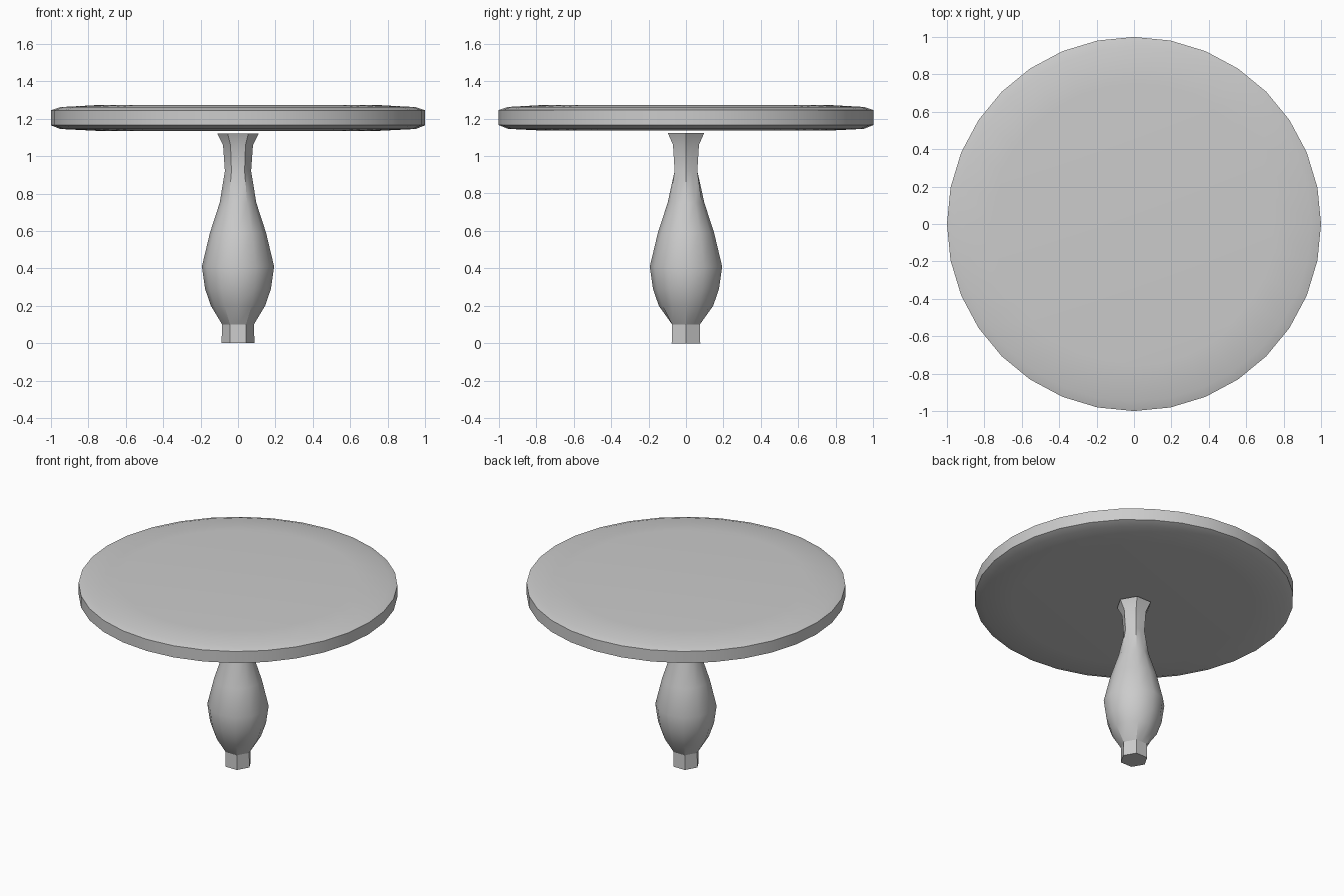
import bpy, bmesh, math

cube = bpy.data.objects.get("Cube")
if cube:
    bpy.data.objects.remove(cube, do_unlink=True)

grey = bpy.data.materials.new("light grey")
grey.use_nodes = True
colour = (0.6, 0.6, 0.6, 1)
grey.diffuse_color = colour
grey.node_tree.nodes["Principled BSDF"].inputs["Base Color"].default_value = colour


def turned(name, profile, sides, angle):
    """Closed solid from (radius, z, hexagonal) rings, bottom to top."""
    bm = bmesh.new()
    rings = []
    for radius, z, hexagonal in profile:
        ring = []
        for i in range(sides):
            a = 2 * math.pi * i / sides
            r = radius
            if hexagonal:  # pull the in-between points onto a hexagon's edges
                r *= math.cos(math.pi / 6) / math.cos(a % (math.pi / 3) - math.pi / 6)
            ring.append(bm.verts.new((r * math.cos(a), r * math.sin(a), z)))
        rings.append(ring)
    for low, high in zip(rings, rings[1:]):
        for i in range(sides):
            j = (i + 1) % sides
            bm.faces.new((low[i], low[j], high[j], high[i]))
    bm.faces.new(rings[0][::-1])
    bm.faces.new(rings[-1])
    mesh = bpy.data.meshes.new(name)
    bm.to_mesh(mesh)
    bm.free()
    mesh.materials.append(grey)
    obj = bpy.data.objects.new(name, mesh)
    bpy.context.collection.objects.link(obj)
    bpy.ops.object.select_all(action="DESELECT")
    obj.select_set(True)
    bpy.context.view_layer.objects.active = obj
    bpy.ops.object.shade_smooth_by_angle(angle=math.radians(angle))
    return obj


# Round top with softened rims
turned("table_top", [
    (0.75, 1.135, False), (0.95, 1.145, False), (1.0, 1.165, False),
    (1.0, 1.245, False), (0.95, 1.262, False), (0.75, 1.273, False),
], 32, 25)

# Vase-shaped pedestal with a hexagonal foot and flared collar
turned("pedestal", [
    (0.088, 0.0, True), (0.085, 0.10, True), (0.145, 0.20, False),
    (0.176, 0.29, False), (0.193, 0.41, False), (0.15, 0.59, False),
    (0.098, 0.75, False), (0.07, 0.92, True), (0.08, 1.06, True),
    (0.112, 1.122, True),
], 12, 30)
